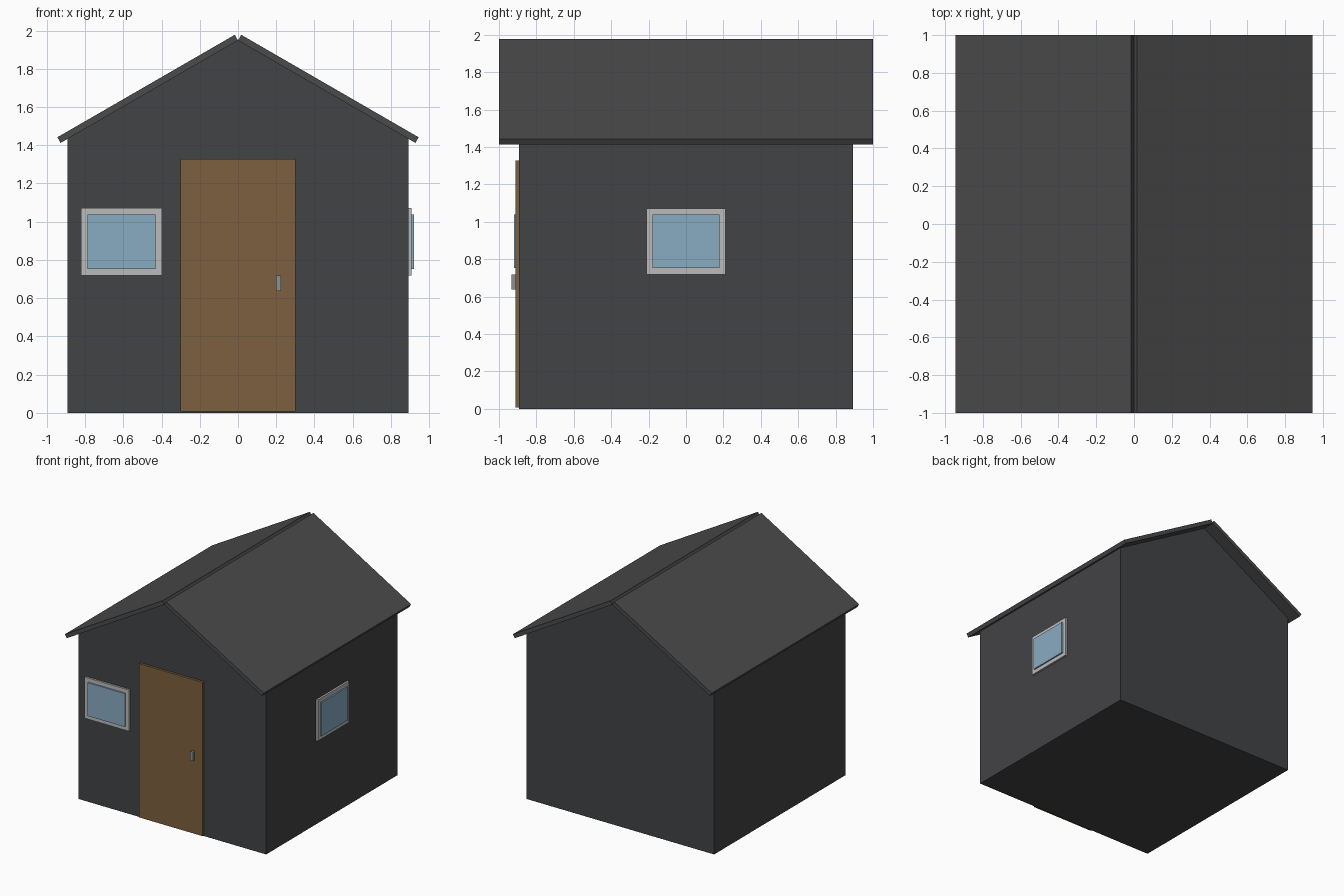
import bpy
import math

if "Cube" in bpy.data.objects:
    bpy.data.objects.remove(bpy.data.objects["Cube"])


def material(name, rgb):
    m = bpy.data.materials.new(name)
    m.diffuse_color = (*rgb, 1)
    m.use_nodes = True
    m.node_tree.nodes["Principled BSDF"].inputs["Base Color"].default_value = m.diffuse_color
    return m


WALL = material("charcoal", (0.055, 0.056, 0.06))
ROOF = material("roof_grey", (0.07, 0.07, 0.07))
WOOD = material("wood", (0.20, 0.115, 0.05))
GLASS = material("glass", (0.25, 0.41, 0.54))
TRIM = material("trim", (0.5, 0.5, 0.5))
METAL = material("metal", (0.27, 0.28, 0.30))


def prism(name, profile, y0, y1, mat):
    """Extrude an (x, z) outline, counter-clockwise from the front, along y."""
    n = len(profile)
    verts = [(x, y, z) for y in (y0, y1) for x, z in profile]
    faces = [tuple(range(n)), tuple(range(2 * n - 1, n - 1, -1))]
    faces += [(i, i + n, (i + 1) % n + n, (i + 1) % n) for i in range(n)]
    me = bpy.data.meshes.new(name)
    me.from_pydata(verts, [], faces)
    me.materials.append(mat)
    ob = bpy.data.objects.new(name, me)
    bpy.context.collection.objects.link(ob)
    return ob


def box(name, x0, x1, y0, y1, z0, z1, mat):
    return prism(name, [(x0, z0), (x1, z0), (x1, z1), (x0, z1)], y0, y1, mat)


# Walls with gables, top meeting the underside of the roof
W, RIDGE, SLOPE = 0.892, 1.948, math.tan(math.radians(30))
eave = RIDGE - W * SLOPE
prism("walls", [(-W, 0), (W, 0), (W, eave), (0, RIDGE), (-W, eave)], -W, W, WALL)

# Two roof slabs, square-cut so a small notch remains along the ridge
T, OUT = 0.034, 0.928
dx, dz = T * math.sin(math.radians(30)), T * math.cos(math.radians(30))
low = RIDGE - OUT * SLOPE
right = [(0, RIDGE), (OUT, low), (OUT + dx, low + dz), (dx, RIDGE + dz)]
prism("roof_right", right, -1, 1, ROOF)
# mirrored outline, reversed to keep the faces outward
prism("roof_left", [(-x, z) for x, z in reversed(right)], -1, 1, ROOF)

# Door and handle
box("door", -0.302, 0.302, -0.912, -W, 0.007, 1.328, WOOD)
box("door_handle", 0.2, 0.226, -0.934, -0.912, 0.638, 0.718, METAL)


# Window: frame plate with a slightly raised pane, placed by centre and turn
def window(name, location, turn):
    parts = [box(name + "_frame", -0.212, 0.212, -0.016, 0, -0.177, 0.177, TRIM),
             box(name + "_pane", -0.178, 0.178, -0.028, -0.016, -0.143, 0.143, GLASS)]
    for p in parts:
        p.location = location
        p.rotation_euler.z = turn


window("front_window", (-0.61, -W, 0.895), 0)
window("right_window", (W, 0, 0.895), math.pi / 2)
